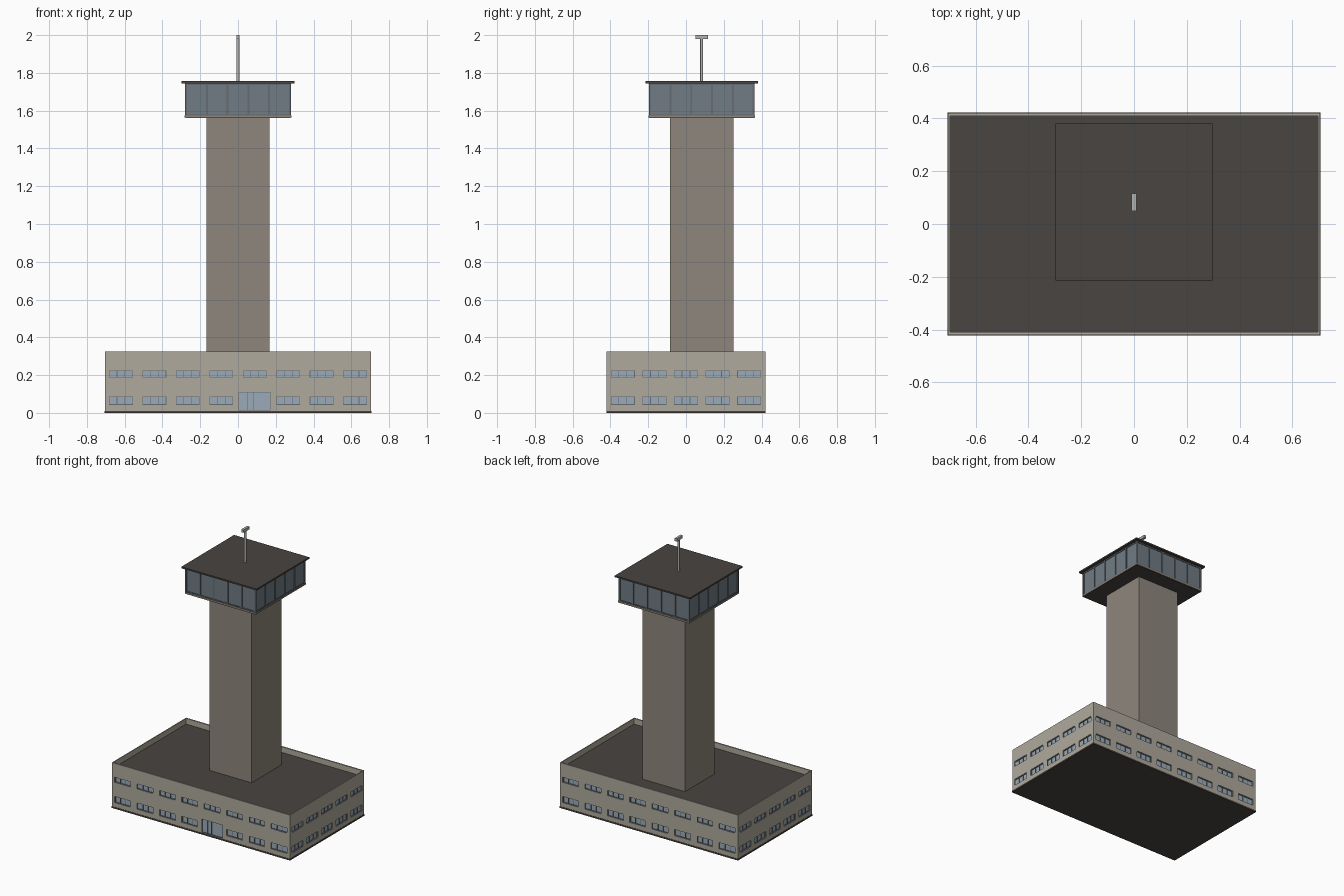
import bpy, bmesh
from mathutils import Matrix, Vector

if "Cube" in bpy.data.objects:
    bpy.data.objects.remove(bpy.data.objects["Cube"])


def material(name, rgb):
    m = bpy.data.materials.new(name)
    m.diffuse_color = (*rgb, 1)
    m.use_nodes = True
    m.node_tree.nodes["Principled BSDF"].inputs["Base Color"].default_value = m.diffuse_color
    return m


WALL = material("pale_concrete", (0.43, 0.40, 0.34))
SHAFT = material("tower_concrete", (0.27, 0.24, 0.20))
DARK = material("dark_roofing", (0.065, 0.058, 0.052))
FRAME = material("frame_grey", (0.13, 0.15, 0.17))
CABGLASS = material("cab_glass", (0.16, 0.20, 0.23))
GLASS = material("window_glass", (0.33, 0.41, 0.48))
METAL = material("mast_grey", (0.45, 0.45, 0.43))


def boxes(name, spans, mat=None):
    """One object from boxes given as (x0, x1, y0, y1, z0, z1)."""
    bm = bmesh.new()
    for x0, x1, y0, y1, z0, z1 in spans:
        x0, x1 = sorted((x0, x1))
        y0, y1 = sorted((y0, y1))
        m = Matrix.Translation(((x0 + x1) / 2, (y0 + y1) / 2, (z0 + z1) / 2))
        bmesh.ops.create_cube(bm, size=1, matrix=m @ Matrix.Diagonal((x1 - x0, y1 - y0, z1 - z0, 1)))
    me = bpy.data.meshes.new(name)
    bm.to_mesh(me)
    bm.free()
    ob = bpy.data.objects.new(name, me)
    bpy.context.collection.objects.link(ob)
    if mat:
        me.materials.append(mat)
    return ob


HX, HY = 0.705, 0.42


def on_wall(side, a0, a1, d0, d1, z0, z1):
    """Box along a wall, d0..d1 is depth measured inward from its face."""
    if side in ("front", "back"):
        s = -1 if side == "front" else 1
        return (a0, a1, s * (HY - d0), s * (HY - d1), z0, z1)
    s = -1 if side == "left" else 1
    return (s * (HX - d0), s * (HX - d1), a0, a1, z0, z1)


# Openings: side, span along the wall, height span, inner post positions
openings = []
for side in ("front", "back", "left", "right"):
    n, step = (8, 0.177) if side in ("front", "back") else (5, 0.167)
    for i in range(n):
        c = (i - (n - 1) / 2) * step
        for row, (z0, z1) in enumerate(((0.043, 0.088), (0.188, 0.225))):
            if side == "front" and i == 4 and row == 0:
                continue
            openings.append((side, c - 0.063, c + 0.063, z0, z1, (c - 0.021, c + 0.021)))
openings.append(("front", 0.003, 0.172, 0.013, 0.11, (0.05, 0.08)))

cuts, panes, frames = [], [], []
F = 0.003
for side, a0, a1, z0, z1, posts in openings:
    cuts.append(on_wall(side, a0, a1, -0.02, 0.012, z0, z1))
    panes.append(on_wall(side, a0, a1, 0.008, 0.0125, z0, z1))
    for p in (a0 + F / 2, a1 - F / 2, *posts):
        frames.append(on_wall(side, p - F / 2, p + F / 2, 0.004, 0.0085, z0, z1))
    for z in (z0, z1 - F):
        frames.append(on_wall(side, a0, a1, 0.004, 0.0082, z, z + F))
# Roof recess that leaves the parapet standing
cuts.append((-HX + 0.007, HX - 0.007, -HY + 0.01, HY - 0.01, 0.272, 0.4))

# Base building
boxes("base_slab", [(-HX - 0.002, HX + 0.002, -HY - 0.002, HY + 0.002, 0, 0.011)], DARK)
walls = boxes("base_walls", [(-HX, HX, -HY, HY, 0.011, 0.324)], WALL)
cutter = boxes("opening_cutter", cuts)
cutter.hide_render = True
cutter.hide_viewport = True
mod = walls.modifiers.new("openings", "BOOLEAN")
mod.operation = "DIFFERENCE"
mod.solver = "EXACT"
mod.object = cutter
boxes("window_panes", panes, GLASS)
boxes("window_frames", frames, FRAME)
boxes("base_roof", [(-HX + 0.007, HX - 0.007, -HY + 0.01, HY - 0.01, 0.271, 0.284)], DARK)

# Tower shaft
CY = 0.083
boxes("tower_shaft", [(-0.168, 0.168, CY - 0.168, CY + 0.168, 0.28, 1.562)], SHAFT)


def square(name, h, z0, z1, mat):
    return boxes(name, [(-h, h, CY - h, CY + h, z0, z1)], mat)


# Control cab
square("cab_underside", 0.279, 1.56, 1.564, DARK)
square("cab_floor", 0.282, 1.563, 1.574, SHAFT)
square("cab_glazing", 0.275, 1.574, 1.746, CABGLASS)
R, B = 0.28, 0.005
bars = []
for i in range(6):
    p = -R + B + i * (2 * R - 2 * B) / 5
    for s in (-1, 1):
        bars.append((p - B, p + B, CY + s * 0.27, CY + s * R, 1.574, 1.746))
        if 0 < i < 5:
            bars.append((s * 0.27, s * R, CY + p - B, CY + p + B, 1.574, 1.746))
for z0, z1 in ((1.574, 1.581), (1.736, 1.746)):
    for s in (-1, 1):
        bars.append((-0.279, 0.279, CY + s * 0.27, CY + s * 0.279, z0, z1))
        bars.append((s * 0.27, s * 0.279, CY - 0.279, CY + 0.279, z0, z1))
boxes("cab_mullions", bars, FRAME)
square("cab_roof", 0.298, 1.745, 1.756, DARK)

# Mast and radar head
bpy.ops.mesh.primitive_cylinder_add(vertices=12, radius=0.008, depth=0.23, location=(0, CY, 1.87))
mast = bpy.context.object
mast.name = "mast"
mast.data.materials.append(METAL)
bpy.ops.object.shade_smooth_by_angle()
boxes("radar_head", [(-0.009, 0.009, CY - 0.033, CY + 0.033, 1.98, 2.0)], METAL)
